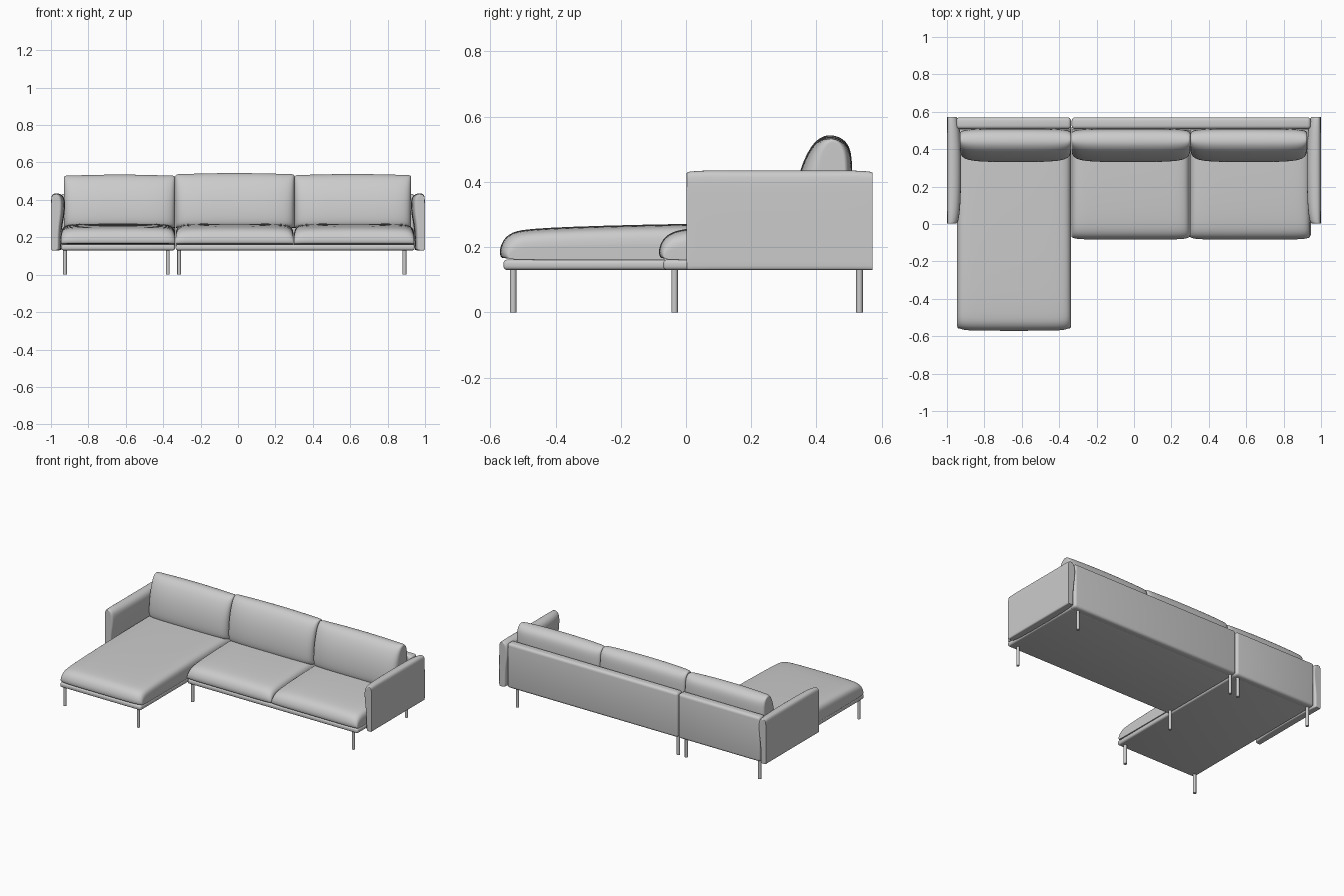
import bpy, bmesh
from mathutils import Vector

if "Cube" in bpy.data.objects:
    bpy.data.objects.remove(bpy.data.objects["Cube"])


def finish(name, bm):
    bmesh.ops.recalc_face_normals(bm, faces=bm.faces)
    me = bpy.data.meshes.new(name)
    bm.to_mesh(me)
    bm.free()
    me.shade_smooth()
    ob = bpy.data.objects.new(name, me)
    bpy.context.collection.objects.link(ob)
    return ob


def box(name, lo, hi, bevel):
    """Rounded box between two corners."""
    bm = bmesh.new()
    bmesh.ops.create_cube(bm, size=1)
    lo, hi = Vector(lo), Vector(hi)
    for v in bm.verts:
        v.co = (lo + hi) / 2 + v.co * (hi - lo)
    bmesh.ops.bevel(bm, geom=bm.edges[:], offset=bevel, segments=4,
                    profile=0.5, affect='EDGES')
    ob = finish(name, bm)
    ob.data.set_sharp_from_angle(angle=0.6)
    return ob


def loft(name, profile, anchor, a, b, ends, place):
    """Soft padded body: a profile swept from a to b, squeezed toward the
    anchor at both ends. ends = (inset, scale_u, scale_z)."""
    stations = [(a + d, su, sz) for d, su, sz in ends]
    stations += [((a + b) / 2, 1, 1)]
    stations += [(b - d, su, sz) for d, su, sz in reversed(ends)]
    bm = bmesh.new()
    rings = []
    for t, su, sz in stations:
        rings.append([bm.verts.new(place(t, anchor[0] + (u - anchor[0]) * su,
                                         anchor[1] + (z - anchor[1]) * sz))
                      for u, z in profile])
    n = len(profile)
    for r, s in zip(rings, rings[1:]):
        for i in range(n):
            j = (i + 1) % n
            bm.faces.new((r[i], r[j], s[j], s[i]))
    caps = [bm.faces.new(rings[0]), bm.faces.new(rings[-1])]
    bmesh.ops.inset_region(bm, faces=caps, thickness=0.006)
    ob = finish(name, bm)
    sub = ob.modifiers.new("soften", 'SUBSURF')
    sub.levels = sub.render_levels = 2
    return ob


def along_x(t, u, z):
    return (t, u, z)


def seat_cushion(name, x0, x1, y0):
    back = 0.505
    profile = [(y0 + 0.012, 0.160), (y0 + 0.001, 0.168), (y0 - 0.003, 0.192),
               (y0 + 0.010, 0.225), (y0 + 0.035, 0.246), (y0 + 0.085, 0.260),
               (y0 + (back - y0) * 0.5, 0.273), (back - 0.01, 0.277),
               (back, 0.27), (back, 0.165), (back - 0.01, 0.160)]
    ends = [(0.0, 0.975, 0.45), (0.002, 0.98, 0.66), (0.012, 0.988, 0.83),
            (0.035, 0.996, 0.94), (0.09, 1, 0.985)]
    loft(name, profile, (back, 0.16), x0, x1, ends, along_x)


def back_cushion(name, x0, x1, top):
    k = (top - 0.25) / 0.29
    profile = [(0.37, 0.25), (0.340, 0.258), (0.329, 0.29), (0.334, 0.37),
               (0.353, 0.45), (0.385, 0.513), (0.415, 0.537), (0.440, 0.543),
               (0.470, 0.537), (0.497, 0.517), (0.509, 0.48), (0.511, 0.40),
               (0.508, 0.26), (0.495, 0.25)]
    profile = [(y, 0.25 + (z - 0.25) * k) for y, z in profile]
    ends = [(0.0, 0.55, 0.95), (0.003, 0.68, 0.97), (0.015, 0.82, 0.98),
            (0.05, 0.94, 0.98), (0.14, 1, 0.99)]
    loft(name, profile, (0.46, 0.25), x0, x1, ends, along_x)


def arm(name, side):
    # flat outer panel, rounded top, padded inner face (u = distance from centre)
    profile = [(1.0, 0.13), (1.0, 0.134), (1.0, 0.28), (1.0, 0.405),
               (0.995, 0.428), (0.978, 0.437), (0.950, 0.433), (0.928, 0.415),
               (0.922, 0.38), (0.928, 0.31), (0.943, 0.25), (0.945, 0.134),
               (0.945, 0.13)]
    ends = [(0.0, 0.6, 0.975), (0.003, 0.72, 0.985), (0.012, 0.78, 0.99),
            (0.05, 0.88, 1), (0.13, 0.97, 1)]
    loft(name, profile, (0.998, 0.13), 0.002, 0.572, ends,
         lambda t, u, z: (side * u, t, z))


# Platforms and back panels of the chaise and the two-seat section
box("chaise_base", (-0.945, -0.56, 0.13), (-0.337, 0.53, 0.162), 0.012)
box("sofa_base", (-0.333, -0.07, 0.13), (0.945, 0.53, 0.162), 0.012)
box("chaise_back", (-0.95, 0.508, 0.13), (-0.337, 0.57, 0.432), 0.018)
box("sofa_back", (-0.333, 0.508, 0.13), (0.945, 0.57, 0.432), 0.018)

# Arms
arm("left_arm", -1)
arm("right_arm", 1)

# Seat cushions
seat_cushion("chaise_cushion", -0.947, -0.336, -0.57)
seat_cushion("middle_seat_cushion", -0.334, 0.297, -0.082)
seat_cushion("right_seat_cushion", 0.299, 0.942, -0.082)

# Back cushions
back_cushion("left_back_cushion", -0.93, -0.336, 0.535)
back_cushion("middle_back_cushion", -0.334, 0.301, 0.543)
back_cushion("right_back_cushion", 0.303, 0.925, 0.538)

# Legs
legs = [(x, y) for x in (-0.925, -0.375) for y in (-0.53, 0.532)]
legs += [(x, y) for x in (-0.315, 0.89) for y in (-0.035, 0.532)]
for i, (x, y) in enumerate(legs):
    bm = bmesh.new()
    bmesh.ops.create_cone(bm, cap_ends=True, segments=24, radius1=0.01,
                          radius2=0.01, depth=0.14)
    bmesh.ops.translate(bm, verts=bm.verts, vec=(x, y, 0.07))
    leg = finish(f"leg_{i + 1}", bm)
    leg.data.set_sharp_from_angle(angle=0.6)
